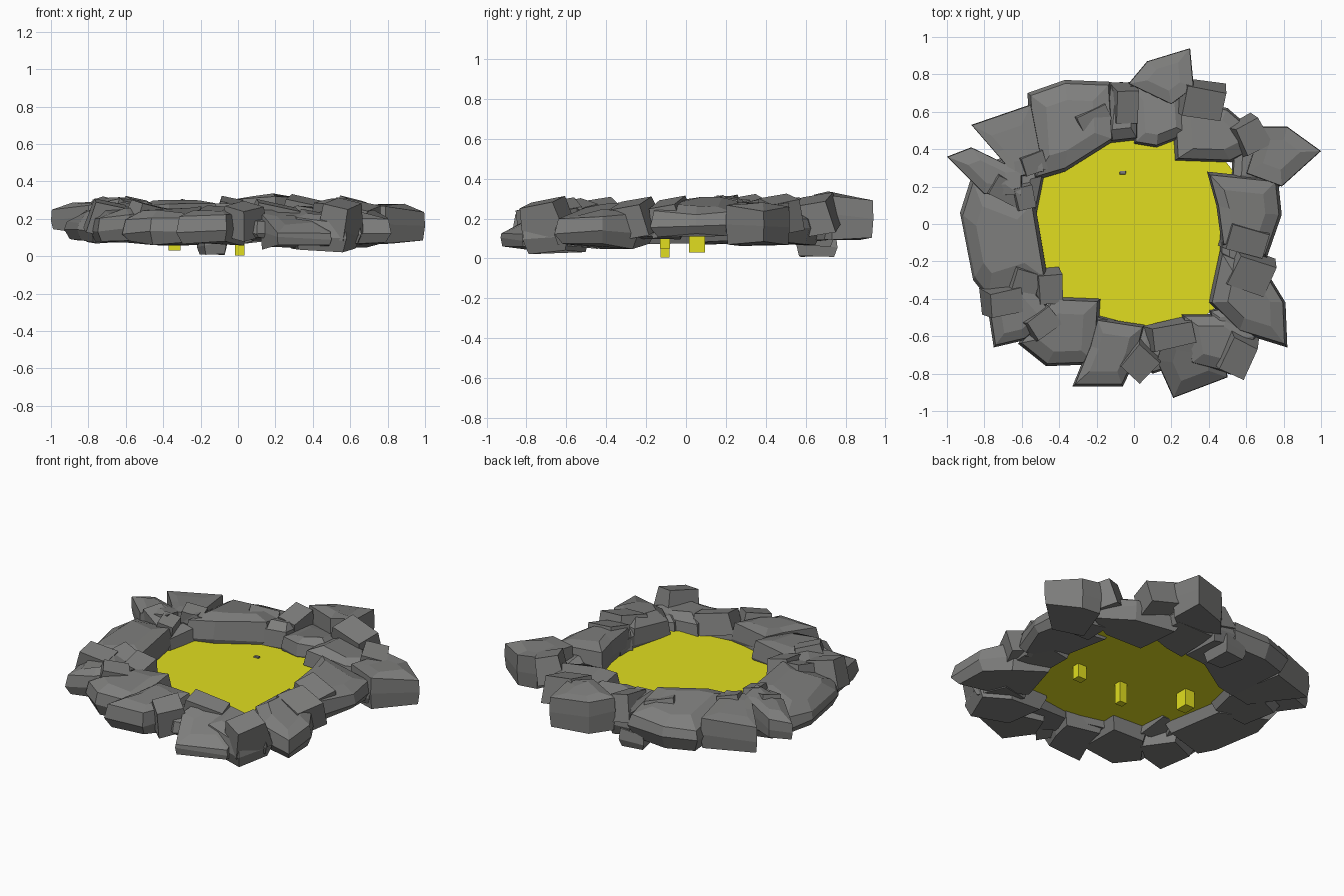
import bpy, bmesh, math, random
from mathutils import Vector, Matrix, Euler

if "Cube" in bpy.data.objects:
    bpy.data.objects.remove(bpy.data.objects["Cube"])
rng = random.Random(4)


def material(name, colour):
    mat = bpy.data.materials.new(name)
    mat.use_nodes = True
    mat.diffuse_color = (*colour, 1)
    mat.node_tree.nodes["Principled BSDF"].inputs["Base Color"].default_value = (*colour, 1)
    return mat


rock_grey = material("rock grey", (.21, .21, .205))
pool_yellow = material("pool yellow", (.75, .73, .014))
ROUNDED = ((0, .84), (.4, 1), (.85, .92), (1, .55))
SLAB = ((0, .95), (.5, 1), (.95, .98), (1, .5))


def finish(bm, name, mat):
    bmesh.ops.recalc_face_normals(bm, faces=bm.faces)
    mesh = bpy.data.meshes.new(name)
    bm.to_mesh(mesh)
    bm.free()
    mesh.materials.append(mat)
    obj = bpy.data.objects.new(name, mesh)
    bpy.context.collection.objects.link(obj)
    return obj


def boulder(name, outline, low, high, fall=.15, profile=ROUNDED, rough=.015):
    """Faceted rock: the outline scaled at each level of the profile; fall lowers its outer side."""
    bm = bmesh.new()
    points = [Vector(p) for p in outline]
    centre = sum(points, Vector((0, 0))) / len(points)
    rings = []
    for level, scale in profile:
        ring = []
        for p in points:
            q = centre + (p - centre) * scale
            z = low + (high - low) * level + rng.uniform(-rough, rough)
            z -= fall * level * (q.length - centre.length)
            ring.append(bm.verts.new((q.x, q.y, max(z, .002))))
        rings.append(ring)
    count = len(points)
    for lower, upper in zip(rings, rings[1:]):
        for i in range(count):
            j = (i + 1) % count
            bm.faces.new((lower[i], lower[j], upper[j], upper[i]))
    bm.faces.new(rings[0])
    bm.faces.new(rings[-1])
    return finish(bm, name, rock_grey)


def stone(name, x, y, z, length, width, height, yaw, pitch=12, roll=10):
    """Tilted, slightly tapered block resting on the boulders."""
    bm = bmesh.new()
    bmesh.ops.create_cube(bm, size=1)
    for v in bm.verts:
        taper = .85 if v.co.z > 0 else 1
        v.co.x *= length * taper * rng.uniform(.92, 1.08)
        v.co.y *= width * taper * rng.uniform(.92, 1.08)
        v.co.z *= height
    turn = Euler([math.radians(a) for a in (roll, pitch, yaw)]).to_matrix().to_4x4()
    bm.transform(Matrix.Translation((x, y, z)) @ turn)
    return finish(bm, name, rock_grey)


def drip(name, x, y, bottom, width, depth):
    """Small block hanging below the pool."""
    bm = bmesh.new()
    bmesh.ops.create_cube(bm, size=1)
    height = .142 - bottom
    bm.transform(Matrix.Translation((x, y, bottom + height / 2))
                 @ Matrix.Diagonal((width, depth, height, 1)))
    return finish(bm, name, pool_yellow)


# Pool surface and the drips under it
bm = bmesh.new()
bmesh.ops.create_cone(bm, cap_ends=True, segments=24, radius1=.61, radius2=.61, depth=.008,
                      matrix=Matrix.Translation((0, -.02, .14)))
finish(bm, "pool", pool_yellow)
drip("drip_middle", .01, -.105, .005, .05, .045)
drip("drip_right", -.34, .055, .03, .065, .08)
drip("drip_left", .32, -.105, .05, .06, .05)

# Large boulders, clockwise from the back
boulder("back_boulder", [(-.57, .7), (-.37, .77), (-.12, .76), (-.1, .45), (-.37, .28), (-.54, .23)], .08, .28)
boulder("back_pillar", [(-.13, .75), (.02, .75), (.02, .45), (-.16, .43)], .07, .26)
boulder("back_tooth", [(-.22, .74), (-.06, .76), (-.06, .55), (-.18, .56)], .01, .15)
boulder("back_spike", [(-.03, .75), (.07, .87), (.3, .94), (.32, .73), (.2, .64)], .1, .32, .15, SLAB)
boulder("back_inner_boulder", [(-.02, .74), (.28, .74), (.3, .48), (.12, .41), (0, .43)], .08, .24)
boulder("back_left_boulder", [(.2, .68), (.5, .62), (.72, .43), (.52, .33), (.22, .34)], .08, .25)
boulder("left_spike", [(.68, .52), (.82, .52), (1, .39), (.79, .2), (.6, .27)], .07, .28, .1, SLAB)
boulder("left_boulder", [(.39, .28), (.77, .24), (.79, .05), (.71, -.18), (.47, -.12), (.44, .1)], .11, .28, .2)
boulder("front_left_boulder", [(.46, -.14), (.7, -.24), (.81, -.42), (.82, -.66), (.56, -.58), (.4, -.42)], .06, .25)
boulder("front_left_inner_boulder", [(.25, -.48), (.5, -.48), (.66, -.6), (.58, -.82), (.3, -.75)], .03, .23)
boulder("front_spike", [(.12, -.73), (.21, -.93), (.5, -.82), (.48, -.66), (.16, -.6)], .05, .2, .4, SLAB)
boulder("front_inner_boulder", [(.02, -.55), (.3, -.52), (.4, -.7), (.1, -.8), (-.05, -.68)], .09, .21)
boulder("front_boulder", [(-.2, -.5), (.06, -.54), (.02, -.7), (-.06, -.87), (-.33, -.87), (-.24, -.65)], .07, .26)
boulder("front_right_boulder", [(-.43, -.39), (-.18, -.4), (-.2, -.75), (-.47, -.76), (-.62, -.64)], .07, .25)
boulder("right_corner_boulder", [(-.79, -.4), (-.75, -.66), (-.58, -.62), (-.42, -.48), (-.58, -.3)], .07, .25)
boulder("right_boulder", [(-.93, .06), (-.86, -.3), (-.78, -.4), (-.46, -.3), (-.53, .12), (-.87, .25)], .08, .25, .25)
boulder("right_spike", [(-1, .36), (-.87, .41), (-.6, .28), (-.6, .15), (-.8, .16)], .13, .29, .1, SLAB)
boulder("back_right_spike", [(-.87, .53), (-.55, .64), (-.48, .28), (-.63, .25), (-.74, .38)], .09, .28, .1, SLAB)

# Low rocks closing the joints of the ring
boulder("left_joint", [(.53, .43), (.74, .4), (.78, .2), (.52, .22)], .08, .2)
boulder("left_lower_joint", [(.46, 0), (.68, 0), (.7, -.35), (.46, -.32)], .11, .22)
boulder("right_joint", [(-.84, .3), (-.6, .4), (-.48, .26), (-.52, .06), (-.78, .06)], .08, .22)
boulder("front_joint", [(-.3, -.46), (0, -.54), (-.02, -.74), (-.34, -.74)], .09, .2)
boulder("front_left_joint", [(.4, -.46), (.6, -.42), (.66, -.66), (.46, -.66)], .06, .2)

# Smaller stones lying on the ring
stone("back_stone", -.05, .64, .22, .14, .2, .16, 0)
stone("back_ledge_stone", -.22, .55, .2, .2, .16, .16, 25)
stone("back_left_stone", .36, .66, .22, .26, .18, .16, -8)
stone("left_upper_stone", .62, .47, .22, .17, .18, .16, 30)
stone("left_middle_stone", .59, -.08, .21, .24, .16, .15, -15)
stone("left_lower_stone", .62, -.26, .2, .24, .2, .16, -20)
stone("front_left_stone", .55, -.7, .2, .17, .23, .17, -25)
stone("front_middle_stone", .2, -.59, .21, .27, .14, .13, 12)
stone("front_stone", .03, -.73, .19, .17, .19, .16, -40)
stone("front_right_stone", -.46, -.34, .19, .15, .19, .14, 5)
stone("front_right_wedge", -.5, -.53, .2, .18, .14, .16, 35)
stone("right_lower_stone", -.7, -.41, .2, .2, .15, .17, 10)
stone("right_middle_stone", -.59, -.3, .2, .16, .15, .14, -15)
stone("right_upper_stone", -.68, .19, .22, .2, .14, .15, -25)
stone("right_inner_stone", -.6, .15, .22, .12, .14, .16, 15)
stone("back_right_stone", -.55, .33, .23, .14, .12, .15, 20)

# Chip poking out of the pool
stone("pool_chip", -.06, .275, .145, .035, .02, .014, 0, 0, 0)
